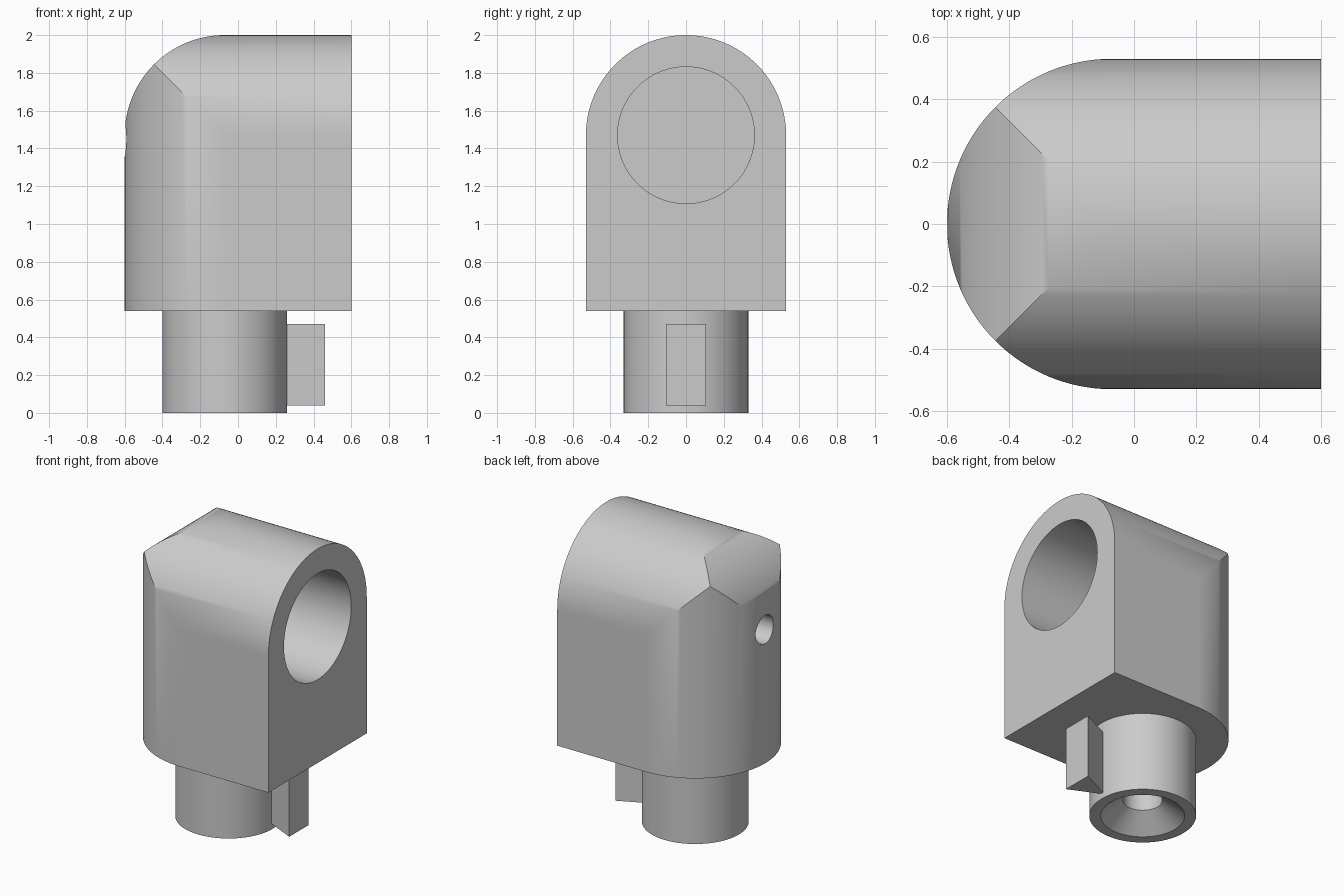
import bpy, bmesh, math
from mathutils import Matrix, Vector

if "Cube" in bpy.data.objects:
    bpy.data.objects.remove(bpy.data.objects["Cube"], do_unlink=True)

R = 0.53          # rounding radius of the housing
CX, CZ = -0.07, 1.47
BASE, END = 0.54, 0.6

grey = bpy.data.materials.new("plain_grey")
grey.use_nodes = True
grey.diffuse_color = (0.6, 0.6, 0.6, 1)
grey.node_tree.nodes["Principled BSDF"].inputs["Base Color"].default_value = (0.6, 0.6, 0.6, 1)


def finish(name, bm):
    bmesh.ops.recalc_face_normals(bm, faces=bm.faces)
    mesh = bpy.data.meshes.new(name)
    bm.to_mesh(mesh)
    bm.free()
    mesh.materials.append(grey)
    obj = bpy.data.objects.new(name, mesh)
    bpy.context.collection.objects.link(obj)
    return obj


def prism(name, points, direction):
    """Extrude a closed outline of 3D points along a vector."""
    bm = bmesh.new()
    face = bm.faces.new([bm.verts.new(p) for p in points])
    out = bmesh.ops.extrude_face_region(bm, geom=[face])
    verts = [g for g in out["geom"] if isinstance(g, bmesh.types.BMVert)]
    bmesh.ops.translate(bm, verts=verts, vec=Vector(direction))
    return finish(name, bm)


def arc(start, stop, steps):
    for i in range(steps + 1):
        a = math.radians(start + (stop - start) * i / steps)
        yield R * math.cos(a), R * math.sin(a)


def rod(name, radius, x0, x1, z):
    """Cylinder lying along x, used as a drill."""
    bm = bmesh.new()
    place = Matrix.Translation(((x0 + x1) / 2, 0, z)) @ Matrix.Rotation(math.pi / 2, 4, "Y")
    bmesh.ops.create_cone(bm, cap_ends=True, segments=96, radius1=radius,
                          radius2=radius, depth=x1 - x0, matrix=place)
    return finish(name, bm)


def select(obj):
    bpy.ops.object.select_all(action="DESELECT")
    obj.select_set(True)
    bpy.context.view_layer.objects.active = obj


def combine(obj, cutter, operation):
    cutter.hide_render = True
    mod = obj.modifiers.new(operation, "BOOLEAN")
    mod.operation, mod.object, mod.solver = operation, cutter, "EXACT"
    select(obj)
    bpy.ops.object.modifier_apply(modifier=mod.name)
    bpy.data.objects.remove(cutter, do_unlink=True)


def smooth(obj):
    select(obj)
    bpy.ops.object.shade_smooth_by_angle(angle=math.radians(30))
    mod = obj.modifiers.new("even_normals", "WEIGHTED_NORMAL")
    mod.keep_sharp = True


# Housing: rounded in plan, in end view and in side view
plan = [(CX + x, y, BASE) for x, y in arc(90, 270, 64)] + [(END, -R, BASE), (END, R, BASE)]
housing = prism("housing", plan, (0, 0, 2))
arch = [(-1, y, CZ + z) for y, z in arc(0, 180, 64)] + [(-1, -R, 0), (-1, R, 0)]
combine(housing, prism("arch_form", arch, (2, 0, 0)), "INTERSECT")
side = [(CX + x, -1, CZ + z) for x, z in arc(90, 180, 32)]
side += [(CX - R, -1, 0), (1, -1, 0), (1, -1, CZ + R)]
combine(housing, prism("side_form", side, (0, 2, 0)), "INTERSECT")

# Large blind bore and the small hole opposite
combine(housing, rod("bore_drill", 0.362, -0.2, 1, CZ), "DIFFERENCE")
combine(housing, rod("pin_drill", 0.095, -1, -0.3, 1.45), "DIFFERENCE")
smooth(housing)

# Stem: turned profile with a countersunk hole underneath
profile = [(0, 0.53), (0.122, 0.53), (0.122, 0.11), (0.26, 0), (0.33, 0), (0.33, 0.55), (0, 0.55)]
bm = bmesh.new()
verts = [bm.verts.new((CX + r, 0, z)) for r, z in profile]
edges = [bm.edges.new(pair) for pair in zip(verts, verts[1:])]
bmesh.ops.spin(bm, geom=verts + edges, cent=(CX, 0, 0), axis=(0, 0, 1),
               angle=math.tau, steps=96)
bmesh.ops.remove_doubles(bm, verts=bm.verts, dist=0.0005)
smooth(finish("stem", bm))

# Key: triangular wedge whose point meets the stem
prism("key", [(0.235, 0, 0.04), (0.46, -0.105, 0.04), (0.46, 0.105, 0.04)], (0, 0, 0.43))
